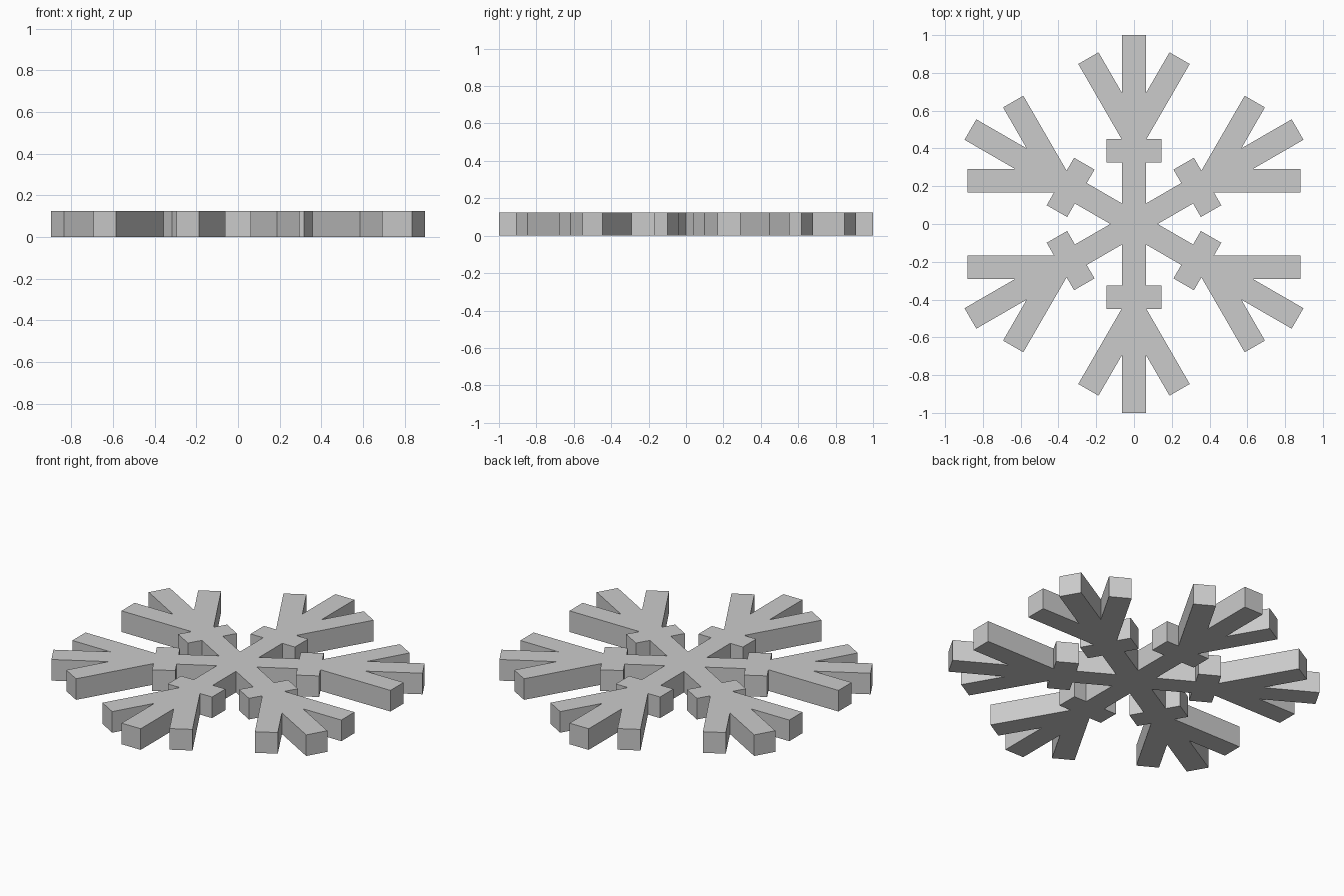
import bpy, bmesh
from math import radians
from mathutils import Matrix, Vector

if "Cube" in bpy.data.objects:
    bpy.data.objects.remove(bpy.data.objects["Cube"])

THICK = 0.125
W = 0.0625  # half width of each arm

# right half of one arm pointing +y: hub notch, crossbar, side branch, tip
half = [(W, W * 3 ** 0.5), (W, 0.325), (0.145, 0.325), (0.145, 0.45), (0.066, 0.45),
        (0.295, 0.847), (0.188, 0.909), (W, 0.692), (W, 1.0)]
# mirrored arm outline, running counter-clockwise; last hub notch belongs to the next arm
arm = half + [(-x, y) for x, y in reversed(half[1:])]

bm = bmesh.new()
outline = []
for i in range(6):
    turn = Matrix.Rotation(radians(60 * i), 3, 'Z')
    outline += [bm.verts.new(turn @ Vector((x, y, 0))) for x, y in arm]
base = bm.faces.new(outline)

# extrude the flat outline into a plate
ext = bmesh.ops.extrude_face_region(bm, geom=[base], use_keep_orig=True)
top = [v for v in ext["geom"] if isinstance(v, bmesh.types.BMVert)]
bmesh.ops.translate(bm, verts=top, vec=(0, 0, THICK))
bmesh.ops.recalc_face_normals(bm, faces=bm.faces)

mesh = bpy.data.meshes.new("snowflake")
bm.to_mesh(mesh)
bm.free()
bpy.context.collection.objects.link(bpy.data.objects.new("snowflake", mesh))
